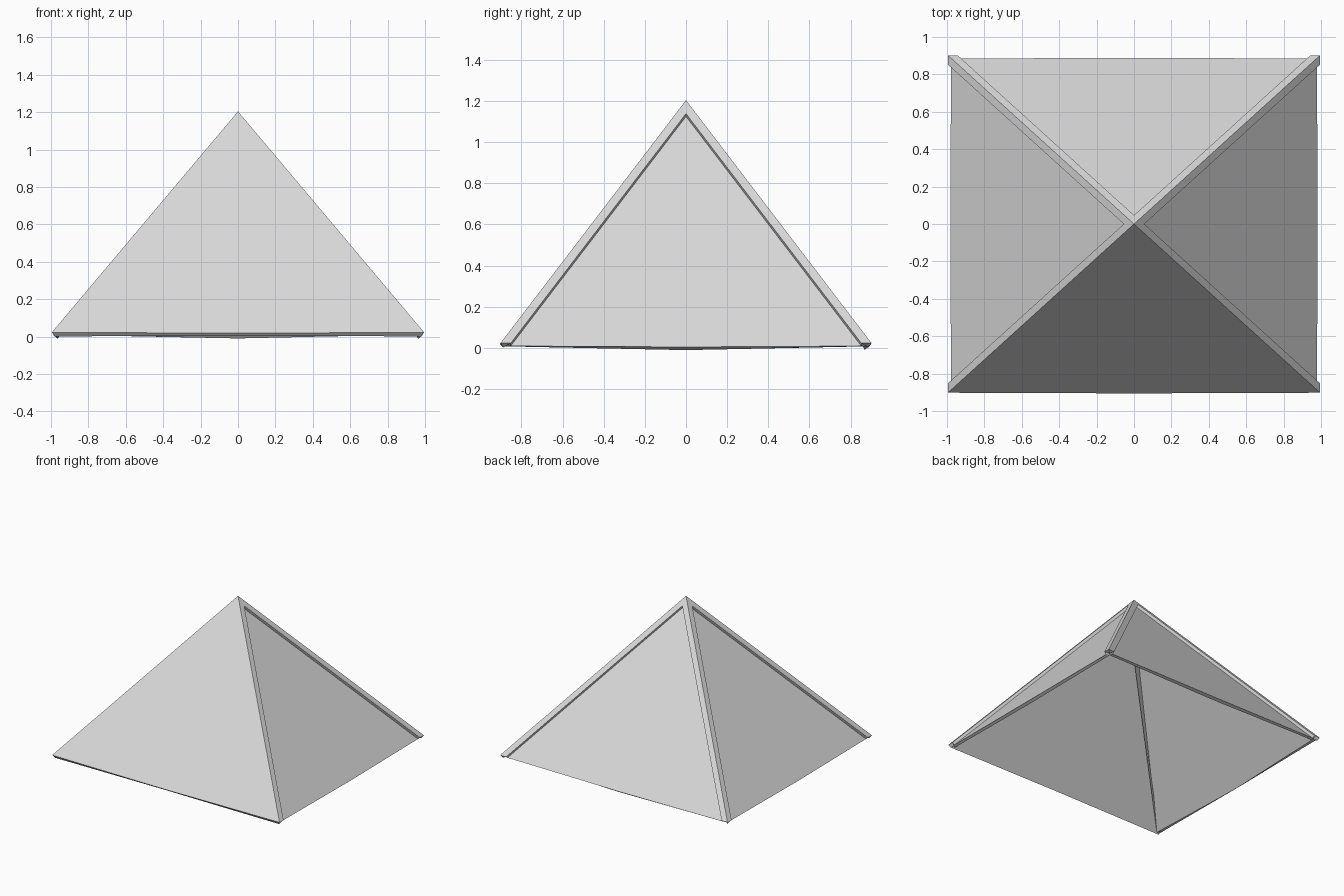
import bpy
import bmesh
from mathutils import Vector

old = bpy.data.objects.get("Cube")
if old:
    bpy.data.objects.remove(old, do_unlink=True)

HALF_X, HALF_Y, RIM_Z, TOP_Z = 0.995, 0.902, 0.023, 1.204
BORDER, DEPTH, THICKNESS, BOW = 0.043, 0.022, 0.024, 0.006

grey = bpy.data.materials.new("light grey")
grey.use_nodes = True
colour = (0.7, 0.7, 0.7, 1)
grey.diffuse_color = colour
grey.node_tree.nodes["Principled BSDF"].inputs["Base Color"].default_value = colour

bm = bmesh.new()

# Base outline: four corners, each side bowing slightly down its own slope
corners = [Vector((sx * HALF_X, sy * HALF_Y, RIM_Z))
           for sx, sy in ((-1, -1), (1, -1), (1, 1), (-1, 1))]
ring = []
for i, a in enumerate(corners):
    middle = (a + corners[(i + 1) % 4]) / 2
    down_slope = (middle - Vector((0, 0, TOP_Z))).normalized()
    ring += [bm.verts.new(a), bm.verts.new(middle + down_slope * BOW)]

# Four sloping sides
apex = bm.verts.new((0, 0, TOP_Z))
sides = [bm.faces.new([ring[(2 * i + k) % 8] for k in range(3)] + [apex])
         for i in range(4)]
bm.normal_update()

# Sunken panels on every side except the front
for panel in sides[1:]:
    normal = panel.normal.copy()
    bmesh.ops.inset_region(bm, faces=[panel], thickness=BORDER, use_even_offset=True)
    # A second, nearly zero inset supplies the recess walls
    bmesh.ops.inset_region(bm, faces=[panel], thickness=0.0001, use_even_offset=True)
    bmesh.ops.translate(bm, verts=list(panel.verts), vec=-normal * DEPTH)

mesh = bpy.data.meshes.new("pyramid_shell")
bm.to_mesh(mesh)
bm.free()
mesh.materials.append(grey)
shell = bpy.data.objects.new("pyramid_shell", mesh)
bpy.context.collection.objects.link(shell)

# Sheet thickness, grown inwards and open underneath
solid = shell.modifiers.new("sheet thickness", 'SOLIDIFY')
solid.thickness = THICKNESS
solid.offset = -1
solid.use_even_offset = True
